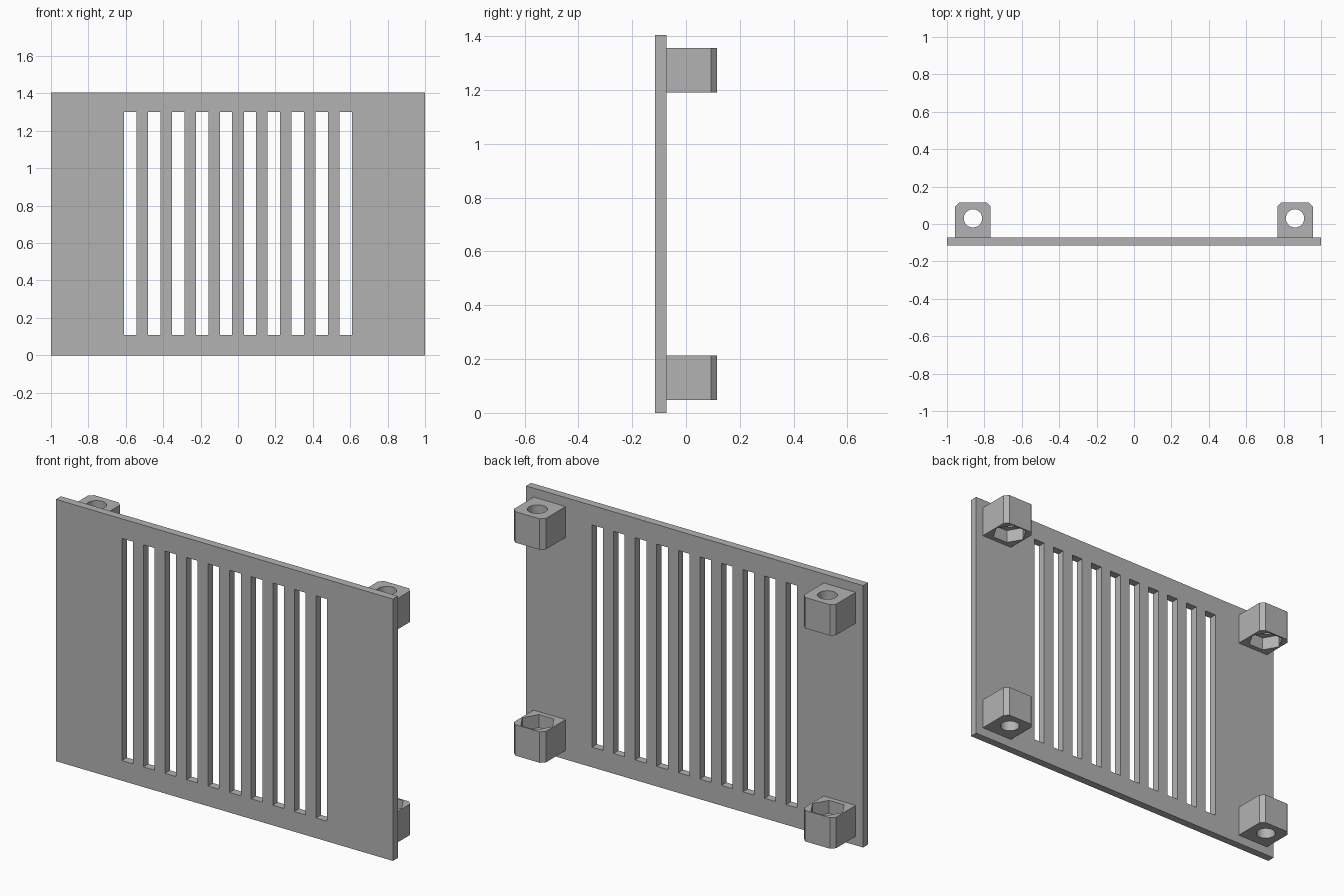
import bpy
import bmesh
import math

cube = bpy.data.objects.get("Cube")
if cube:
    bpy.data.objects.remove(cube, do_unlink=True)

grey = bpy.data.materials.new("plain_grey")
grey.use_nodes = True
COLOUR = (0.45, 0.45, 0.45, 1)
grey.diffuse_color = COLOUR
grey.node_tree.nodes["Principled BSDF"].inputs["Base Color"].default_value = COLOUR

HEIGHT = 1.405
FRONT, BACK = -0.115, -0.073


def prism(name, outline, z0, z1):
    """Extrude a counter-clockwise xy outline from z0 to z1."""
    bm = bmesh.new()
    face = bm.faces.new([bm.verts.new((x, y, z0)) for x, y in outline])
    new = bmesh.ops.extrude_face_region(bm, geom=[face])["geom"]
    verts = [v for v in new if isinstance(v, bmesh.types.BMVert)]
    bmesh.ops.translate(bm, verts=verts, vec=(0, 0, z1 - z0))
    bmesh.ops.recalc_face_normals(bm, faces=bm.faces[:])
    mesh = bpy.data.meshes.new(name)
    bm.to_mesh(mesh)
    bm.free()
    mesh.materials.append(grey)
    obj = bpy.data.objects.new(name, mesh)
    bpy.context.collection.objects.link(obj)
    return obj


def box(x0, x1, y0, y1):
    return [(x0, y0), (x1, y0), (x1, y1), (x0, y1)]


def ring(cx, cy, radius, sides):
    steps = [math.tau * i / sides for i in range(sides)]
    return [(cx + radius * math.cos(a), cy + radius * math.sin(a)) for a in steps]


def cut(obj, cutter):
    """Subtract the cutter, then discard it."""
    mod = obj.modifiers.new("cut", "BOOLEAN")
    mod.operation = "DIFFERENCE"
    mod.solver = "EXACT"
    mod.object = cutter
    bpy.context.view_layer.objects.active = obj
    bpy.ops.object.modifier_apply(modifier=mod.name)
    bpy.data.objects.remove(cutter, do_unlink=True)


# Slotted front plate
plate = prism("slotted_plate", box(-1, 1, FRONT, BACK), 0, HEIGHT)
SLOTS, PITCH, HALF_SLOT = 10, 0.128, 0.033
for i in range(SLOTS):
    x = (i - (SLOTS - 1) / 2) * PITCH
    cut(plate, prism("slot_cutter", box(x - HALF_SLOT, x + HALF_SLOT, -0.3, 0.1), 0.108, 1.3))

# Four chamfered mounting blocks with a bolt hole and a hexagonal nut pocket
HALF, DEPTH, CHAMFER = 0.095, 0.115, 0.022
HOLE_Y, POCKET = 0.03, 0.07
for side, cx in (("left", 0.861), ("right", -0.861)):
    outline = [
        (cx - HALF, BACK), (cx + HALF, BACK),
        (cx + HALF, DEPTH - CHAMFER), (cx + HALF - CHAMFER, DEPTH),
        (cx - HALF + CHAMFER, DEPTH), (cx - HALF, DEPTH - CHAMFER),
    ]
    for level, z0, z1 in (("lower", 0.048, 0.214), ("upper", 1.191, 1.357)):
        block = prism(f"{level}_{side}_mount", outline, z0, z1)
        cut(block, prism("hole_cutter", ring(cx, HOLE_Y, 0.049, 32), z0 - 0.1, z1 + 0.1))
        # Nut pockets open towards the middle of the plate
        span = (z1 - POCKET, z1 + 0.1) if level == "lower" else (z0 - 0.1, z0 + POCKET)
        cut(block, prism("pocket_cutter", ring(cx, HOLE_Y, 0.089, 6), *span))
        bpy.ops.object.select_all(action="DESELECT")
        block.select_set(True)
        bpy.context.view_layer.objects.active = block
        bpy.ops.object.shade_smooth_by_angle(angle=math.radians(30))
